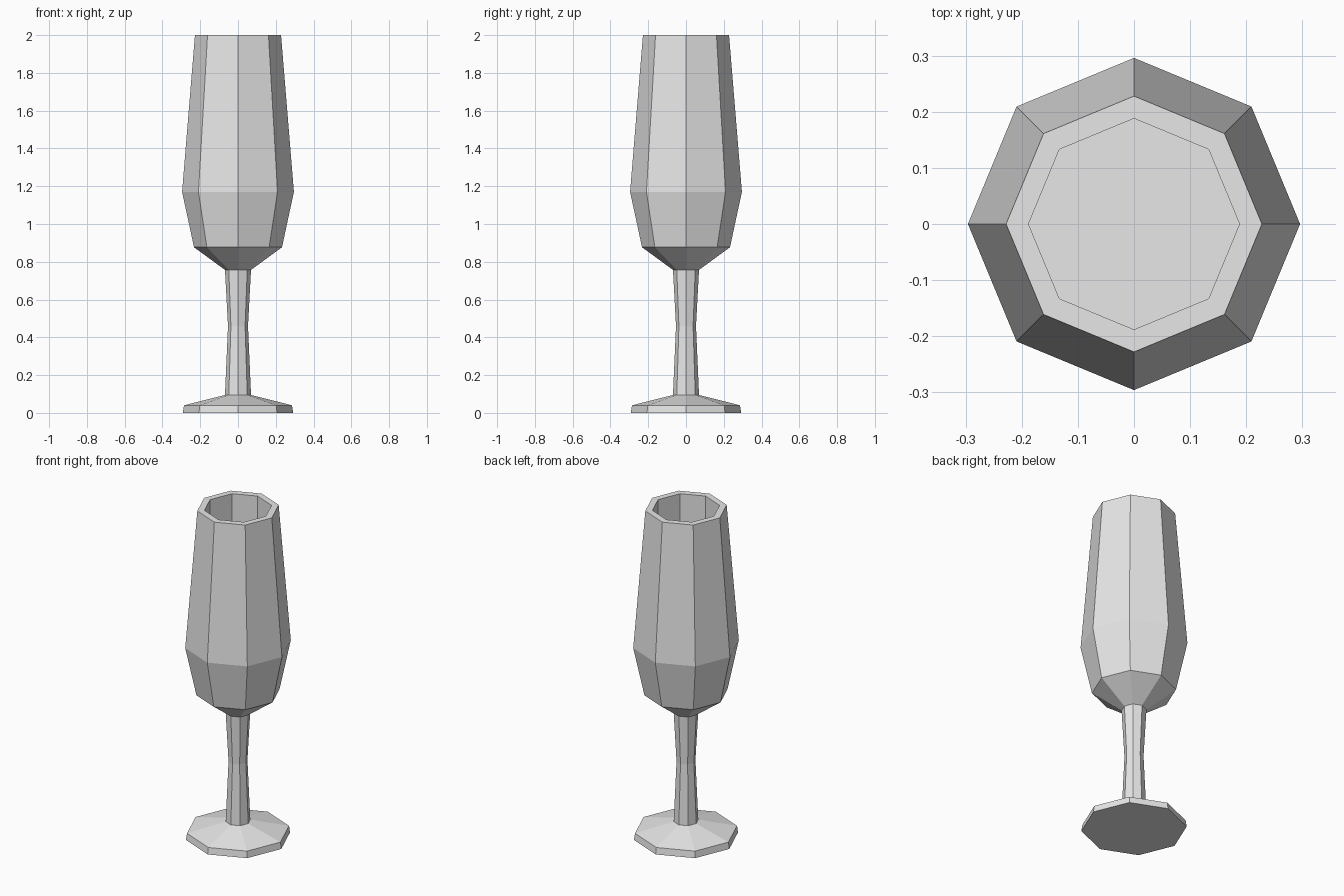
import bpy, bmesh
from math import cos, sin, pi

cube = bpy.data.objects.get("Cube")
if cube:
    bpy.data.objects.remove(cube)

SIDES = 8

glass = bpy.data.materials.new("light_grey_glass")
glass.use_nodes = True
grey = (0.8, 0.8, 0.8, 1)
glass.diffuse_color = grey
glass.node_tree.nodes["Principled BSDF"].inputs["Base Color"].default_value = grey


def lathe(name, profile, cap_start=False, cap_end=False):
    """Turn a list of (radius, height) points into a flat-sided part."""
    bm = bmesh.new()
    angles = [2 * pi * i / SIDES for i in range(SIDES)]
    rings = [[bm.verts.new((r * cos(a), r * sin(a), z)) for a in angles]
             for r, z in profile]
    for low, high in zip(rings, rings[1:]):
        for i in range(SIDES):
            j = (i + 1) % SIDES
            bm.faces.new((low[i], low[j], high[j], high[i]))
    if cap_start:
        bm.faces.new(rings[0][::-1])
    if cap_end:
        bm.faces.new(rings[-1])
    mesh = bpy.data.meshes.new(name)
    bm.to_mesh(mesh)
    bm.free()
    mesh.materials.append(glass)
    obj = bpy.data.objects.new(name, mesh)
    bpy.context.collection.objects.link(obj)
    return obj


# Points shared by neighbouring parts
stem_base = (0.069, 0.095)
stem_top = (0.069, 0.757)

# Foot: thin rim and a shallow sloping top
lathe("foot", [(0.292, 0), (0.286, 0.04), stem_base], cap_start=True)

# Stem: narrows at the middle
lathe("stem", [stem_base, (0.053, 0.46), stem_top])

# Bowl: outer wall up to the rim, then down the inside to a flat floor
lathe("bowl", [stem_top, (0.233, 0.877), (0.296, 1.17), (0.228, 2.0),
               (0.188, 2.0), (0.188, 0.92)], cap_end=True)
